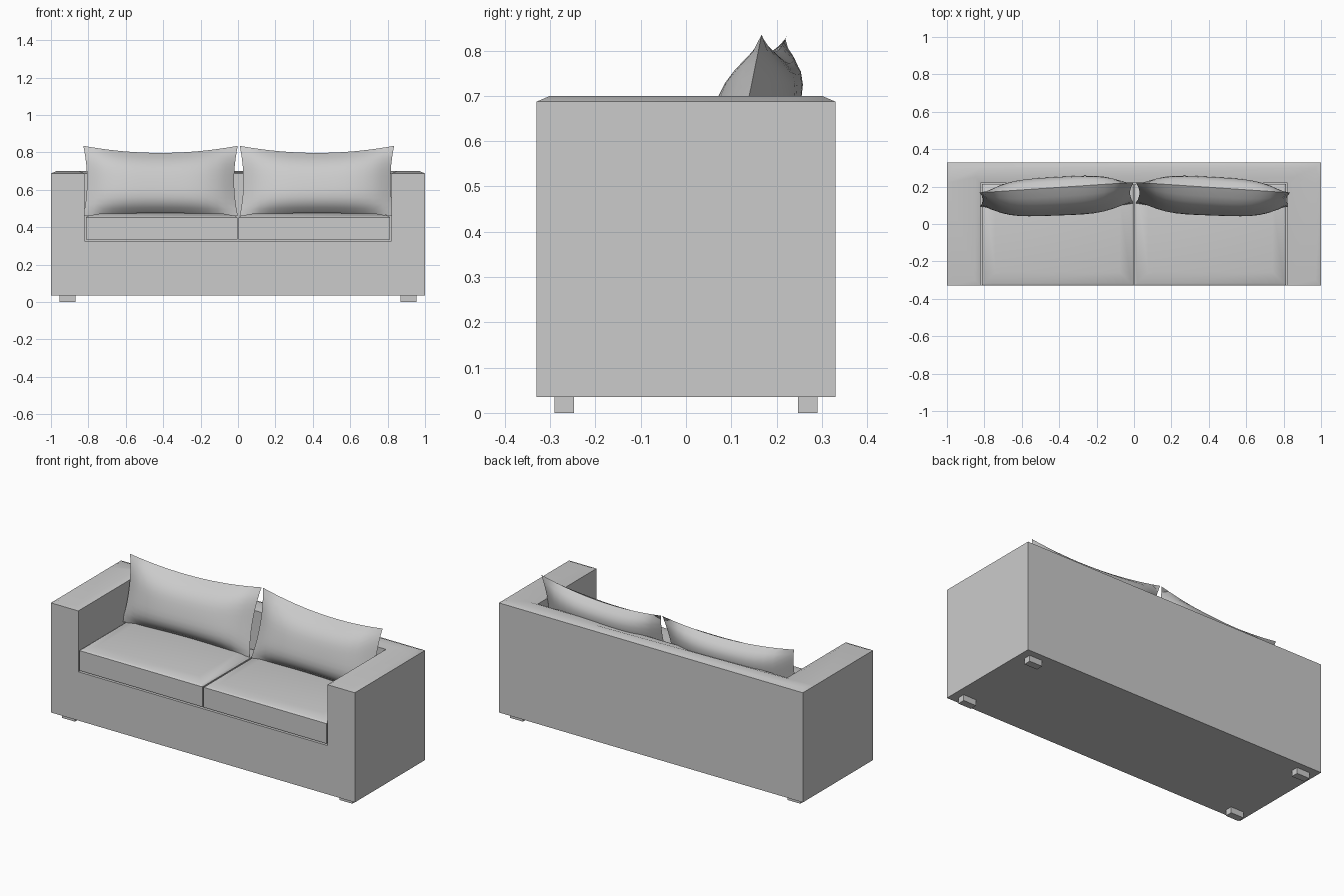
import bpy
import bmesh

if "Cube" in bpy.data.objects:
    bpy.data.objects.remove(bpy.data.objects["Cube"], do_unlink=True)

grey = bpy.data.materials.new("grey_fabric")
grey.use_nodes = True
grey.diffuse_color = (0.6, 0.6, 0.6, 1)
grey.node_tree.nodes["Principled BSDF"].inputs["Base Color"].default_value = (0.6, 0.6, 0.6, 1)


def finish(name, bm, angle=0.55):
    """Turn a bmesh into a shaded object."""
    bmesh.ops.recalc_face_normals(bm, faces=bm.faces[:])
    mesh = bpy.data.meshes.new(name)
    bm.to_mesh(mesh)
    bm.free()
    mesh.materials.append(grey)
    obj = bpy.data.objects.new(name, mesh)
    bpy.context.collection.objects.link(obj)
    bpy.ops.object.select_all(action="DESELECT")
    obj.select_set(True)
    bpy.context.view_layer.objects.active = obj
    bpy.ops.object.shade_smooth_by_angle(angle=angle)
    return obj


def raise_faces(bm, faces, z, keep=False):
    """Extrude faces straight up to height z and return the new tops."""
    out = bmesh.ops.extrude_face_region(bm, geom=faces, use_keep_orig=keep)["geom"]
    for v in out:
        if isinstance(v, bmesh.types.BMVert):
            v.co.z = z
    return [f for f in out if isinstance(f, bmesh.types.BMFace)]


def soften_top(bm, faces, steps):
    """Inset the top in steps of (width, height) to give it a soft rim."""
    bmesh.ops.recalc_face_normals(bm, faces=bm.faces[:])
    for width, z in steps:
        bmesh.ops.inset_region(bm, faces=faces, thickness=width, use_even_offset=True)
        for v in {v for f in faces for v in f.verts}:
            v.co.z = z


def box(x0, x1, y0, y1, z0, z1):
    bm = bmesh.new()
    base = bm.faces.new([bm.verts.new((x, y, z0))
                         for x, y in ((x0, y0), (x1, y0), (x1, y1), (x0, y1))])
    return bm, raise_faces(bm, [base], z1, keep=True)


# Frame: a low plinth with the arms and back raised in a U
bm = bmesh.new()
xs, ys = (-1, -0.82, 0.82, 1), (-0.33, 0.22, 0.33)
rows = [[bm.verts.new((x, y, 0.035)) for x in xs] for y in ys]
cells = [bm.faces.new((rows[j][i], rows[j][i + 1], rows[j + 1][i + 1], rows[j + 1][i]))
         for j in range(2) for i in range(3)]
deck = raise_faces(bm, cells, 0.325, keep=True)
u_shape = [f for f in deck
           if abs(f.calc_center_median().x) > 0.5 or f.calc_center_median().y > 0.22]
rim = raise_faces(bm, u_shape, 0.687)
soften_top(bm, rim, [(0.03, 0.70)])
bmesh.ops.dissolve_limit(bm, angle_limit=0.01, verts=bm.verts[:], edges=bm.edges[:])
finish("sofa_frame", bm)

# Feet
for side, x in (("right", -0.955), ("left", 0.87)):
    for end, y in (("front", -0.29), ("back", 0.247)):
        bm, top = box(x, x + 0.085, y, y + 0.043, 0, 0.036)
        finish(f"{end}_{side}_foot", bm)


# Back pillow: two bulging sheets joined along a pinched seam
def pillow(name, side, shift):
    bm = bmesh.new()
    for face in (-1, 1):
        sheet = bmesh.ops.create_grid(bm, x_segments=16, y_segments=12, size=1)["verts"]
        for vert in sheet:
            u, v = vert.co.x, vert.co.y
            pinch = 0.038 if v > 0 else 0.015
            bulge = 0.087 * (1 - u ** 4) * (1 - abs(v) ** 3.5)
            lean = 0.148 + 0.047 * v - u * (0.019 + 0.009 * v)
            vert.co = (side * (0.418 + 0.413 * u - 0.02 * u * (1 - v * v)) + shift,
                       lean + face * bulge,
                       0.648 + 0.187 * v - pinch * v * (1 - u * u))
    bmesh.ops.remove_doubles(bm, verts=bm.verts[:], dist=0.0005)
    finish(name, bm, 0.7)


# Seat cushions and pillows, one pair per side
for label, side in (("right", -1), ("left", 1)):
    x0, x1 = sorted((side * 0.004, side * 0.813))
    bm, top = box(x0, x1, -0.329, 0.215, 0.334, 0.453)
    soften_top(bm, top, [(0.012, 0.461), (0.06, 0.472)])
    finish(f"{label}_seat_cushion", bm)
    pillow(f"{label}_back_pillow", side, 0.004)
